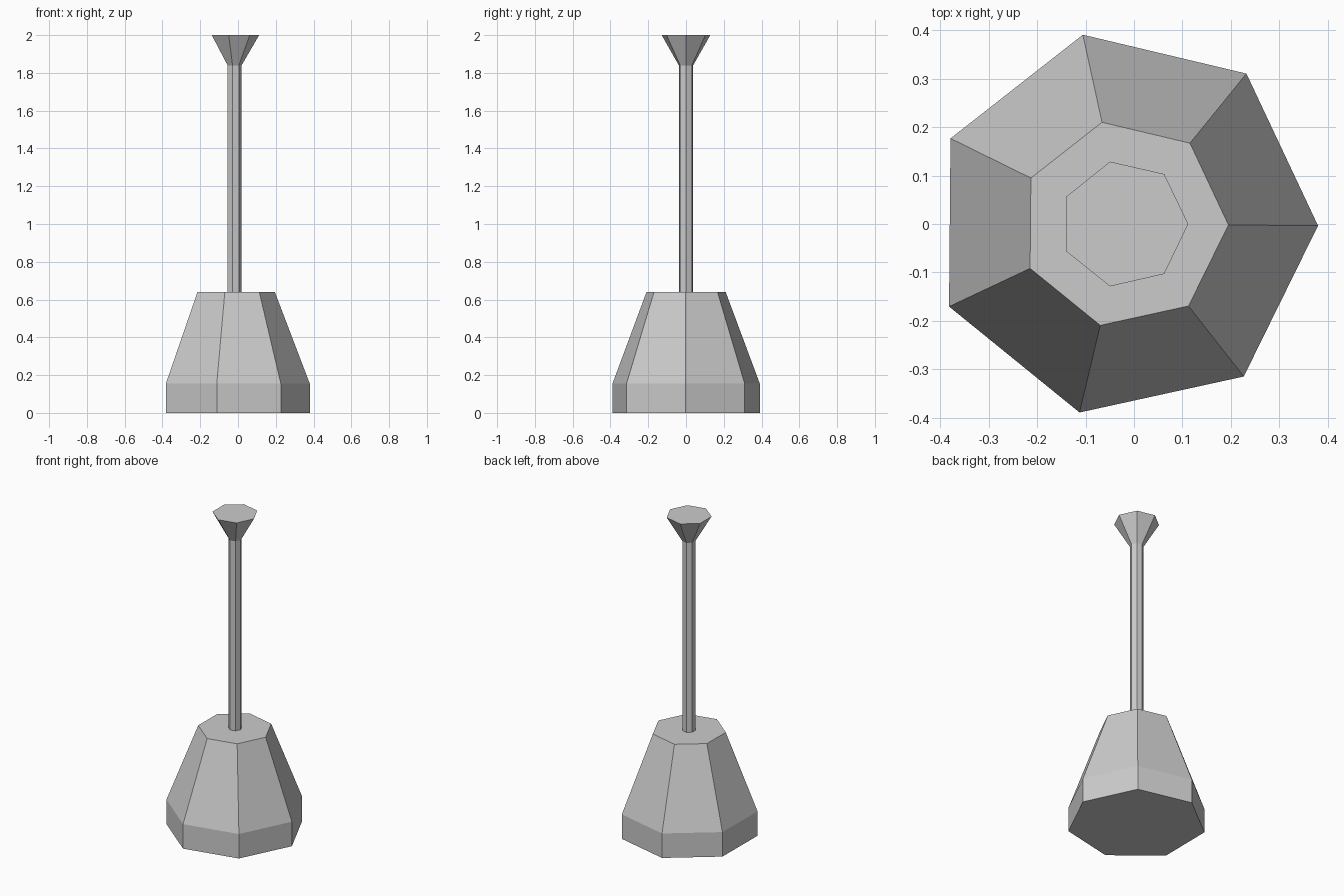
import bpy
import bmesh
import math

SIDES = 7
CENTRE_X = -0.02

cube = bpy.data.objects.get("Cube")
if cube:
    bpy.data.objects.remove(cube, do_unlink=True)

# Single plain colour
grey = bpy.data.materials.new("light_grey")
grey.use_nodes = True
colour = (0.6, 0.6, 0.6, 1.0)
grey.diffuse_color = colour
grey.node_tree.nodes["Principled BSDF"].inputs["Base Color"].default_value = colour


def lathe(name, profile, turn=0.0):
    """Stack seven-sided rings from (radius, height) pairs and cap both ends."""
    bm = bmesh.new()
    rings = []
    for radius, z in profile:
        angles = [turn + math.tau * i / SIDES for i in range(SIDES)]
        rings.append([bm.verts.new((CENTRE_X + radius * math.cos(a),
                                    radius * math.sin(a), z)) for a in angles])
    for low, high in zip(rings, rings[1:]):
        for i in range(SIDES):
            j = (i + 1) % SIDES
            bm.faces.new((low[i], low[j], high[j], high[i]))
    bm.faces.new(rings[0][::-1])
    bm.faces.new(rings[-1])
    mesh = bpy.data.meshes.new(name)
    bm.to_mesh(mesh)
    bm.free()
    mesh.materials.append(grey)
    obj = bpy.data.objects.new(name, mesh)
    bpy.context.collection.objects.link(obj)
    return obj


# Heavy tapered foot with an upright rim
lathe("weighted_base", [(0.4, 0), (0.4, 0.155), (0.215, 0.64)], math.radians(-0.5))

# Slim shaft that flares into a flat-topped knob
lathe("handle", [(0.039, 0.63), (0.039, 1.84), (0.132, 2.0)])
